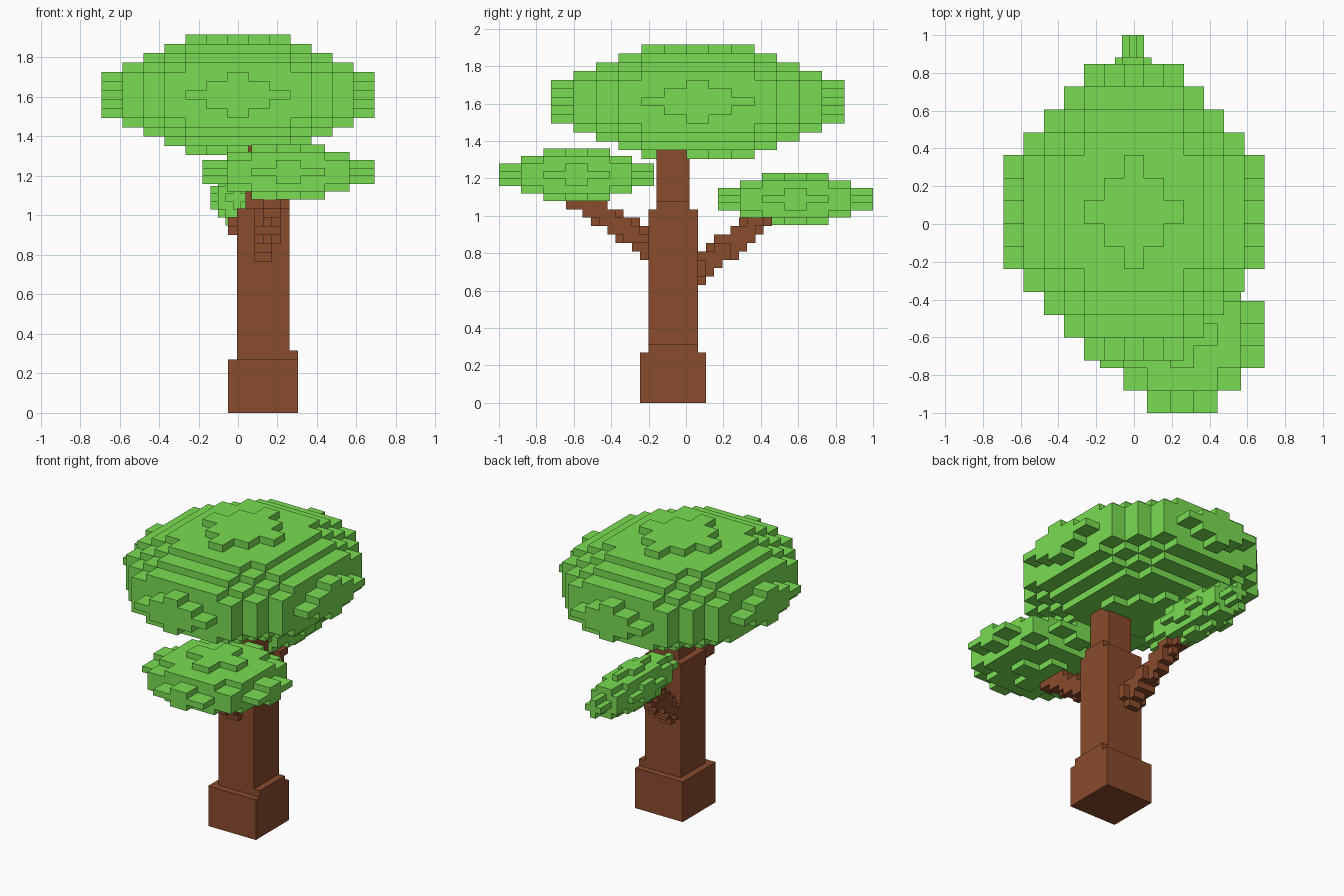
import bpy, bmesh
from itertools import product
from mathutils import Vector

if "Cube" in bpy.data.objects:
    bpy.data.objects.remove(bpy.data.objects["Cube"])


def material(name, color):
    m = bpy.data.materials.new(name)
    m.diffuse_color = (*color, 1)
    m.use_nodes = True
    m.node_tree.nodes["Principled BSDF"].inputs["Base Color"].default_value = m.diffuse_color
    return m


LEAF = material("leaf_green", (0.19, 0.72, 0.084))
BARK = material("bark_brown", (0.254, 0.07, 0.026))


def voxel_object(name, filled, origin, cell, mat):
    """Skin a set of integer cells with only its outer faces."""
    bm = bmesh.new()
    verts = {}

    def vert(p):
        if p not in verts:
            verts[p] = bm.verts.new([origin[a] + p[a] * cell[a] for a in range(3)])
        return verts[p]

    for c in filled:
        for axis, side in product(range(3), (0, 1)):
            n = list(c)
            n[axis] += 2 * side - 1
            if tuple(n) in filled:
                continue
            u, v = (axis + 1) % 3, (axis + 2) % 3
            loop = []
            for du, dv in ((0, 0), (1, 0), (1, 1), (0, 1)):
                p = list(c)
                p[axis] += side
                p[u] += du
                p[v] += dv
                loop.append(vert(tuple(p)))
            bm.faces.new(loop if side else loop[::-1])
    mesh = bpy.data.meshes.new(name)
    bm.to_mesh(mesh)
    bm.free()
    mesh.materials.append(mat)
    ob = bpy.data.objects.new(name, mesh)
    bpy.context.collection.objects.link(ob)
    return ob


def canopy(name, center, size, n, r2):
    """Stretched voxel ball, 2n+1 cells across."""
    cell = [s / (2 * n + 1) for s in size]
    cells = {c for c in product(range(-n, n + 1), repeat=3)
             if sum(i * i for i in c) <= r2}
    origin = [center[a] - cell[a] / 2 for a in range(3)]
    voxel_object(name, cells, origin, cell, LEAF)


# Leaf crowns
canopy("main_canopy", (0, 0.063, 1.61), (1.38, 1.57, 0.61), 6, 40)
canopy("front_canopy", (0.255, -0.585, 1.22), (0.87, 0.83, 0.28), 3, 10)
canopy("back_canopy", (-0.005, 0.585, 1.09), (0.27, 0.83, 0.28), 3, 10)

# Wood shares one fine grid
ORIGIN = Vector((-0.05, -0.245, 0))
CELL = Vector((0.0443, 0.0440, 0.045))


def block(x, y, z):
    return set(product(range(*x), range(*y), range(*z)))


# Trunk: wide foot, shaft and narrow top, each one step taller on the right side
trunk = (block((0, 8), (0, 8), (0, 6)) | block((7, 8), (1, 7), (6, 7))
         | block((1, 7), (1, 7), (6, 23)) | block((6, 7), (2, 6), (23, 24))
         | block((2, 6), (2, 6), (23, 32)))
voxel_object("trunk", trunk, ORIGIN, CELL, BARK)


def branch(name, a, b, r0, r1):
    """Tapered limb snapped to the wood grid."""
    a, b = Vector(a), Vector(b)
    d = b - a
    cells = set()
    for c in product(range(-4, 12), range(-12, 22), range(10, 28)):
        p = ORIGIN + (Vector(c) + Vector((0.5, 0.5, 0.5))) * CELL
        t = (p - a).dot(d) / d.length_squared
        if 0 <= t <= 1 and (p - a - d * t).length <= r0 + (r1 - r0) * t:
            if c not in trunk:
                cells.add(c)
    voxel_object(name, cells, ORIGIN, CELL, BARK)


# Side branches
branch("front_branch", (0.11, -0.07, 0.77), (0.18, -0.60, 1.10), 0.075, 0.055)
branch("back_branch", (0.10, 0.0, 0.66), (0.0, 0.44, 1.01), 0.075, 0.055)
